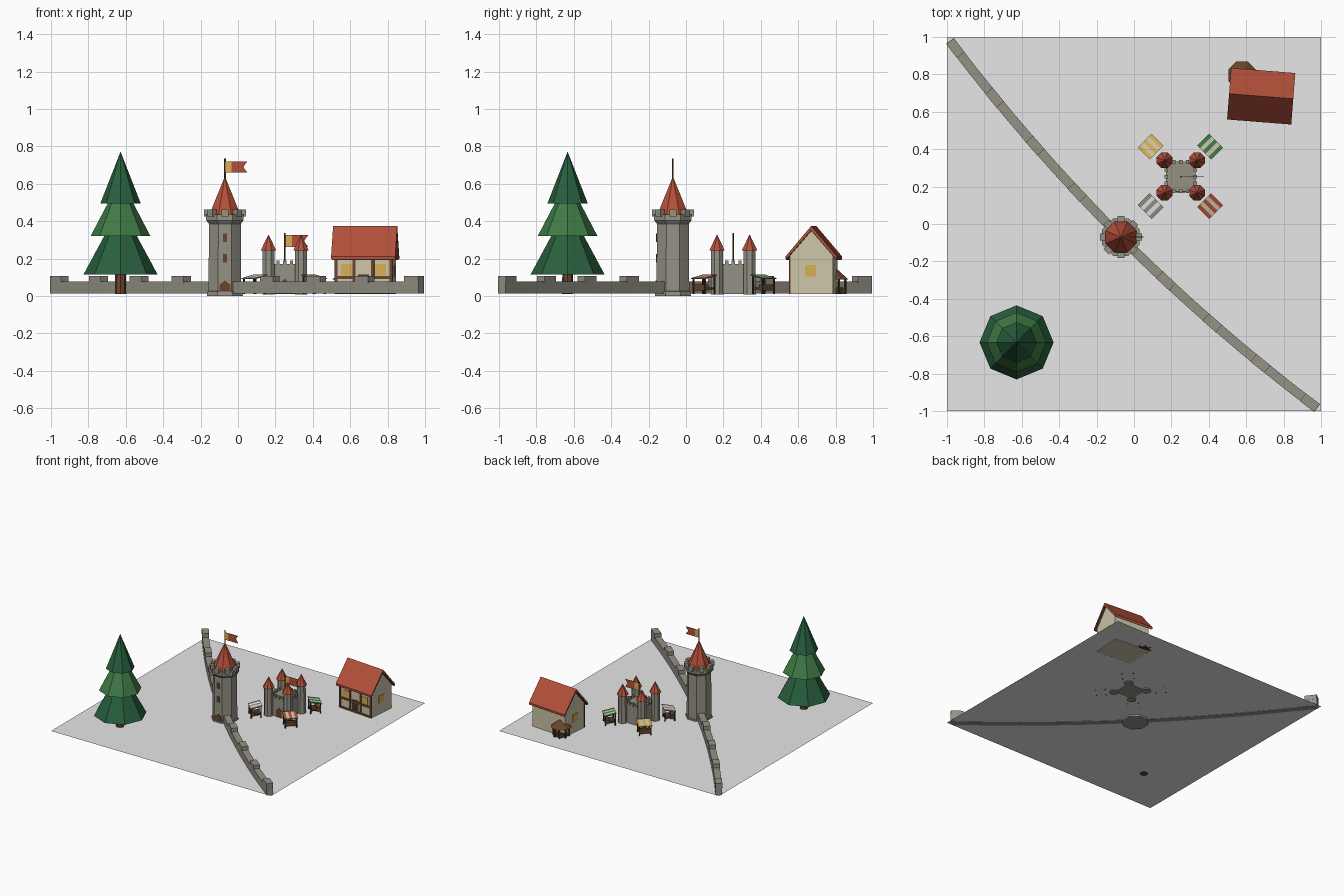
import bpy
import bmesh
import math
from mathutils import Matrix, Vector

if "Cube" in bpy.data.objects:
    bpy.data.objects.remove(bpy.data.objects["Cube"])

COLOURS = {
    "pale_grey": (0.8, 0.8, 0.8), "stone": (0.30, 0.285, 0.235),
    "roof_red": (0.45, 0.08, 0.042), "plaster": (0.62, 0.56, 0.40),
    "gold": (0.68, 0.43, 0.09), "timber": (0.14, 0.06, 0.025),
    "dark_wood": (0.065, 0.036, 0.018), "dark_green": (0.022, 0.115, 0.048),
    "leaf_green": (0.05, 0.20, 0.06),
}
MATS = {}
for key, c in COLOURS.items():
    MATS[key] = bpy.data.materials.new(key)
    MATS[key].diffuse_color = (*c, 1)


def finish(name, bm, mat, frame=Matrix()):
    bmesh.ops.recalc_face_normals(bm, faces=bm.faces)
    bm.transform(frame)
    me = bpy.data.meshes.new(name)
    bm.to_mesh(me)
    bm.free()
    me.materials.append(MATS[mat])
    ob = bpy.data.objects.new(name, me)
    bpy.context.collection.objects.link(ob)
    return ob


def box(name, lo, hi, mat, frame=Matrix()):
    """Box between two corners."""
    bm = bmesh.new()
    bmesh.ops.create_cube(bm, size=1)
    for v in bm.verts:
        v.co = [(lo[i] + hi[i]) / 2 + v.co[i] * (hi[i] - lo[i]) for i in range(3)]
    return finish(name, bm, mat, frame)


def slab(name, pts, vec, mat, frame=Matrix()):
    """Flat polygon extruded along a vector."""
    bm = bmesh.new()
    a = [bm.verts.new(p) for p in pts]
    b = [bm.verts.new(Vector(p) + Vector(vec)) for p in pts]
    n = len(pts)
    bm.faces.new(a)
    bm.faces.new(b[::-1])
    for i in range(n):
        bm.faces.new((a[i], a[(i + 1) % n], b[(i + 1) % n], b[i]))
    return finish(name, bm, mat, frame)


def turned(name, x, y, profile, n, mat, turn=0.0, frame=Matrix()):
    """Many-sided solid from (radius, height) pairs, low to high."""
    bm = bmesh.new()
    rings = []
    for r, z in profile:
        rings.append([bm.verts.new((x + r * math.cos(turn + k * math.tau / n),
                                    y + r * math.sin(turn + k * math.tau / n), z)) for k in range(n)])
    for a, b in zip(rings, rings[1:]):
        for k in range(n):
            j = (k + 1) % n
            bm.faces.new((a[k], a[j], b[j], b[k]))
    bm.faces.new(rings[0])
    bm.faces.new(rings[-1])
    bmesh.ops.remove_doubles(bm, verts=bm.verts, dist=1e-5)
    return finish(name, bm, mat, frame)


def place(x, y, angle=0.0):
    return Matrix.Translation((x, y, 0)) @ Matrix.Rotation(angle, 4, "Z")


def flag(name, x, y, z0, z1, length, pole_low, pole_top):
    """Pole with a gold hoist and a red swallowtail."""
    turned(name + "_pole", x, y, [(0.005, pole_low), (0.005, pole_top)], 6, "timber")
    zm, xg, xe = (z0 + z1) / 2, x + length * 0.3, x + length
    slab(name + "_hoist", [(x, y - .002, z0), (xg, y - .002, z0), (xg, y - .002, z1), (x, y - .002, z1)],
         (0, .004, 0), "gold")
    slab(name + "_tail", [(xg, y - .002, z0), (xe, y - .002, z0), (xe - .022, y - .002, zm),
                          (xe, y - .002, z1), (xg, y - .002, z1)], (0, .004, 0), "roof_red")


G = 0.015
# Ground sheet
bm = bmesh.new()
bmesh.ops.create_grid(bm, x_segments=1, y_segments=1, size=1)
finish("ground_sheet", bm, "pale_grey", Matrix.Translation((0, 0, G)))


# Curved town wall running corner to corner
def wall_point(t, side=0.0, z=0.0):
    s = 0.1 * (1 - (t / 1.414) ** 2)
    slope = math.atan(-0.2 * t / 2)
    along = t - side * math.sin(slope)
    out = s + side * math.cos(slope)
    d = math.sqrt(0.5)
    return Vector((along * d - out * d, -along * d - out * d, z))


def wall_piece(name, t0, t1, half, z0, z1):
    slab(name, [wall_point(t0, -half, z0), wall_point(t1, -half, z0),
                wall_point(t1, half, z0), wall_point(t0, half, z0)], (0, 0, z1 - z0), "stone")


N = 16
for k in range(N):
    wall_piece("town_wall", -1.388 + k * 2.776 / N, -1.388 + (k + 1) * 2.776 / N, 0.025, 0.013, 0.077)
for k in range(9):
    t = -1.34 + k * 0.335
    if abs(t) > 0.12:
        wall_piece("town_wall_merlon", t - 0.047, t + 0.047, 0.026, 0.07, 0.107)

# Great tower
TX, TY, E = -0.07, -0.07, math.pi / 8
turned("tower_body", TX, TY, [(0.104, 0), (0.102, 0.025), (0.095, 0.026), (0.092, 0.385),
                              (0.108, 0.405), (0.108, 0.435)], 8, "stone", E)
for k in range(8):
    box("tower_merlon", (0.082, -0.019, 0.425), (0.112, 0.019, 0.462), "stone",
        place(TX, TY, k * math.pi / 4))
turned("tower_roof", TX, TY, [(0.092, 0.43), (0, 0.64)], 8, "roof_red", E)
flag("tower_flag", TX, TY, 0.66, 0.72, 0.12, 0.6, 0.735)
yf = TY - 0.093
slab("tower_door", [(TX - .03, yf, .015), (TX + .03, yf, .015), (TX + .03, yf, .06),
                    (TX, yf, .083), (TX - .03, yf, .06)], (0, .009, 0), "timber")
for z in (0.18, 0.29):
    box("tower_window", (TX - .011, TY - .091, z), (TX + .011, TY - .083, z + .045), "timber")

# Fir tree
FX, FY = -0.628, -0.633
turned("tree_trunk", FX, FY, [(0.03, 0.01), (0.028, 0.14)], 8, "timber")
for name, prof, mat in (("lower", [(0.198, 0.115), (0.085, 0.325)], "dark_green"),
                        ("middle", [(0.16, 0.32), (0.066, 0.50)], "leaf_green"),
                        ("top", [(0.108, 0.495), (0, 0.772)], "dark_green")):
    turned("tree_" + name + "_boughs", FX, FY, prof, 8, mat)

# Small castle with four turrets
CX, CY, H = 0.25, 0.253, 0.08
keep = place(CX, CY)
box("castle_keep", (-H, -H, 0.01), (H, H, 0.172), "stone", keep)
for q in range(4):
    f = place(CX, CY, q * math.pi / 2)
    for u in (-0.036, 0, 0.036):
        box("castle_merlon", (H - .012, u - .009, 0.165), (H + .008, u + .009, 0.19), "stone", f)
    turned("turret", 0.087, 0.087, [(0.036, 0.008), (0.034, 0.245)], 8, "stone", E, f)
    turned("turret_roof", 0.087, 0.087, [(0.045, 0.243), (0, 0.33)], 8, "roof_red", E, f)
slab("castle_gate", [(-.025, -H - .004, .015), (.025, -H - .004, .015), (.025, -H - .004, .07),
                     (0, -H - .004, .092), (-.025, -H - .004, .07)], (0, .008, 0), "timber", keep)
flag("castle_flag", CX, CY, 0.262, 0.325, 0.125, 0.17, 0.337)

# Market stalls, one at each castle corner, opening outward along +x
for q, mat in enumerate(("leaf_green", "gold", "stone", "roof_red")):
    a = math.pi / 4 + q * math.pi / 2
    f = place(0.248, 0.255, a) @ Matrix.Translation((0.225, 0, 0))
    for sy in (-1, 1):
        for x, top in ((-0.037, 0.108), (0.037, 0.092)):
            box("stall_post", (x - .004, sy * .043 - .004, 0.012), (x + .004, sy * .043 + .004, top), "dark_wood", f)
    box("stall_counter", (0.008, -0.043, 0.03), (0.037, 0.043, 0.062), "timber", f)
    box("stall_shelf", (-0.037, -0.043, 0.035), (0.01, 0.043, 0.045), "dark_wood", f)
    for k in range(5):
        y0 = -0.0525 + k * 0.021
        plain = "plaster" if q != 2 else "pale_grey"
        slab("stall_awning_stripe", [(-.045, y0, .109), (.045, y0, .09), (.045, y0, .096), (-.045, y0, .115)],
             (0, 0.021, 0), plain if k % 2 else mat, f)

# House: plaster body, timber frame on the front
h = place(0.68, 0.683, math.radians(-4.5))
L, D = 0.155, 0.115
slab("house_body", [(-L, -D, 0.01), (-L, D, 0.01), (-L, D, 0.215), (-L, 0, 0.352), (-L, -D, 0.215)],
     (2 * L, 0, 0), "plaster", h)
for s in (-1, 1):
    slab("house_roof", [(-.172, 0, .375), (-.172, s * .138, .212), (-.172, s * .138, .197), (-.172, 0, .355)],
         (.344, 0, 0), "roof_red", h)
    slab("house_roof_lining", [(-.168, 0, .356), (-.168, s * .136, .199), (-.168, s * .134, .193),
                               (-.168, 0, .348)], (.336, 0, 0), "timber", h)
    box("gable_window", (s * L - .004, -0.035, 0.105), (s * L + .004, 0.025, 0.165), "gold", h)
    box("front_window", (s * .09 - .03, -D - .004, 0.11), (s * .09 + .03, -D + .004, 0.17), "gold", h)
for x in (-0.148, -0.05, 0.05, 0.148):
    box("frame_post", (x - .008, -D - .006, 0.012), (x + .008, -D + .003, 0.212), "timber", h)
for z in (0.02, 0.098, 0.2):
    box("frame_beam", (-L, -D - .006, z - .008), (L, -D + .003, z + .008), "timber", h)
box("house_door", (-0.03, -D - .005, 0.015), (0.03, -D + .003, 0.115), "dark_wood", h)

# Round shelter behind the house
WX, WY = 0.578, 0.795
turned("shelter_roof", WX, WY, [(0.08, 0.088), (0, 0.155)], 8, "timber", E)
turned("shelter_base", WX, WY, [(0.05, 0.01), (0.05, 0.045)], 8, "dark_wood", E)
for k in range(8):
    box("shelter_post", (.055, -.005, .012), (.065, .005, .095), "dark_wood", place(WX, WY, E + k * math.pi / 4))

for m in bpy.data.materials:
    if m.users and not m.is_grease_pencil:
        m.use_nodes = True
        m.node_tree.nodes["Principled BSDF"].inputs["Base Color"].default_value = m.diffuse_color
